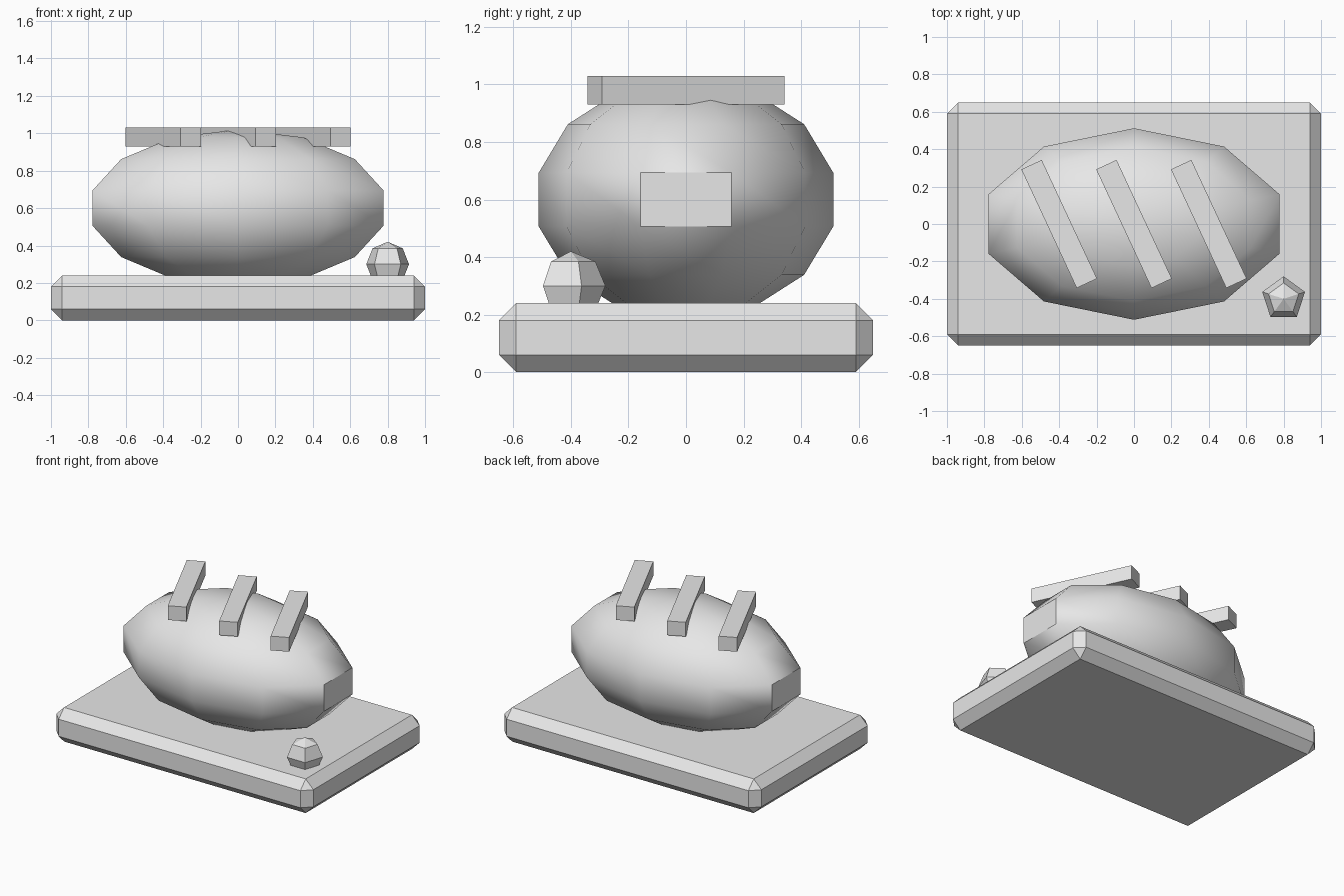
import bpy
import math

cube = bpy.data.objects.get("Cube")
if cube:
    bpy.data.objects.remove(cube, do_unlink=True)

grey = bpy.data.materials.new("plain_grey")
grey.use_nodes = True
grey.diffuse_color = (0.8, 0.8, 0.8, 1)
grey.node_tree.nodes["Principled BSDF"].inputs["Base Color"].default_value = grey.diffuse_color


def finish(name, scale=(1, 1, 1)):
    """Name the new object, bake its scale and colour it."""
    obj = bpy.context.object
    obj.name = name
    obj.scale = scale
    bpy.ops.object.transform_apply(location=False, rotation=False, scale=True)
    obj.data.materials.append(grey)
    return obj


# Board with chamfered edges
bpy.ops.mesh.primitive_cube_add(size=1, location=(0, 0, 0.12))
board = finish("board", (2, 1.3, 0.24))
bevel = board.modifiers.new("chamfer", "BEVEL")
bevel.width = 0.06
bevel.segments = 1

# Loaf: a stretched coarse sphere, smooth except around its flat ends
bpy.ops.mesh.primitive_uv_sphere_add(segments=10, ring_count=7, radius=0.525, location=(0, 0, 0.6))
finish("loaf", (1.6, 1, 0.8))
bpy.ops.object.shade_smooth_by_angle(angle=math.radians(40))

# Slanted strips across the top of the loaf
for i, x in enumerate((-0.4, 0, 0.4)):
    bpy.ops.mesh.primitive_cube_add(size=1, location=(x, 0, 0.98), rotation=(0, 0, math.radians(25)))
    finish(f"top_strip_{i + 1}", (0.12, 0.7, 0.1))

# Faceted crumb on the front corner of the board
bpy.ops.mesh.primitive_uv_sphere_add(segments=5, ring_count=4, radius=0.12, location=(0.8, -0.4, 0.3))
finish("crumb")
